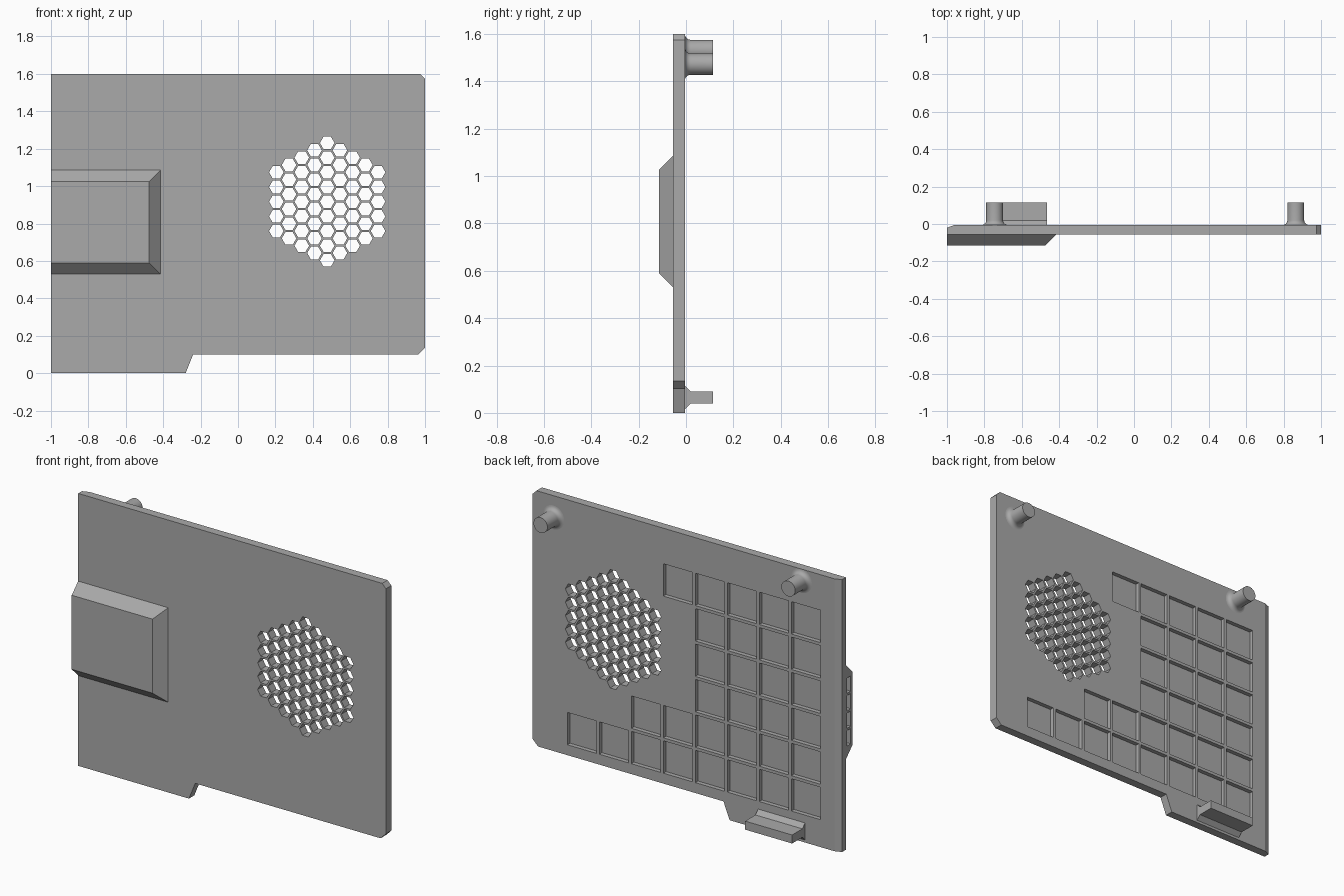
import bpy, bmesh, math
from mathutils import Matrix, Vector

if "Cube" in bpy.data.objects:
    bpy.data.objects.remove(bpy.data.objects["Cube"])

GREY = bpy.data.materials.new("mid_grey")
GREY.use_nodes = True
GREY.diffuse_color = (0.4, 0.4, 0.4, 1)
GREY.node_tree.nodes["Principled BSDF"].inputs["Base Color"].default_value = (0.4, 0.4, 0.4, 1)

FRONT, BACK, TIP = -0.055, -0.005, 0.115


def finish(name, bm):
    bmesh.ops.recalc_face_normals(bm, faces=bm.faces)
    mesh = bpy.data.meshes.new(name)
    bm.to_mesh(mesh)
    bm.free()
    mesh.materials.append(GREY)
    obj = bpy.data.objects.new(name, mesh)
    bpy.context.collection.objects.link(obj)
    return obj


def prism(bm, points, offset):
    """Extrude a closed outline along an offset."""
    face = bm.faces.new([bm.verts.new(p) for p in points])
    ext = bmesh.ops.extrude_face_region(bm, geom=[face])
    verts = [g for g in ext["geom"] if isinstance(g, bmesh.types.BMVert)]
    bmesh.ops.translate(bm, verts=verts, vec=offset)


def box(bm, x0, x1, y0, y1, z0, z1):
    prism(bm, [(x0, y0, z0), (x1, y0, z0), (x1, y0, z1), (x0, y0, z1)], (0, y1 - y0, 0))


def cut(obj, bm):
    """Subtract a temporary cutter and remove it."""
    cutter = finish("cutter", bm)
    cutter.hide_render = True
    mod = obj.modifiers.new("cut", "BOOLEAN")
    mod.operation, mod.solver, mod.object = "DIFFERENCE", "EXACT", cutter
    bpy.context.view_layer.objects.active = obj
    bpy.ops.object.modifier_apply(modifier=mod.name)
    bpy.data.objects.remove(cutter)


# Cover plate with clipped corners and a lowered foot
outline = [(-1, 0), (-0.28, 0), (-0.24, 0.1), (0.965, 0.1), (1, 0.135),
           (1, 1.575), (0.975, 1.6), (-1, 1.6)]
bm = bmesh.new()
prism(bm, [(x, FRONT, z) for x, z in outline], (0, BACK - FRONT, 0))
plate = finish("cover_plate", bm)

# Bevel on the back of one long edge
bm = bmesh.new()
prism(bm, [(-1.04, -0.005, -0.1), (-1.04, 0.03, -0.1), (-0.92, 0.0138, -0.1),
           (-0.96, BACK, -0.1), (-1, -0.02, -0.1)], (0, 0, 1.9))
cut(plate, bm)

# Hexagonal speaker grille, nine columns of holes
PITCH, RADIUS = 0.0785, 0.039
bm = bmesh.new()
for col in range(-4, 5):
    count = 9 - abs(col)
    cx = 0.477 + col * PITCH * math.sqrt(3) / 2
    for row in range(count):
        cz = 0.917 + (row - (count - 1) / 2) * PITCH
        prism(bm, [(cx + RADIUS * math.cos(a * math.pi / 3), -0.1,
                    cz + RADIUS * math.sin(a * math.pi / 3)) for a in range(6)],
              (0, 0.2, 0))
cut(plate, bm)

# Square weight-saving pockets on the back, rows from the top
CELL, RIB = 0.208, 0.009
bm = bmesh.new()
for row, columns in enumerate([5, 4, 4, 4, 6, 8]):
    top = 1.4 - row * CELL
    for col in range(columns):
        x = -0.88 + col * CELL
        box(bm, x + RIB, x + CELL - RIB, BACK - 0.025, 0.05, top - CELL + RIB, top - RIB)
cut(plate, bm)

# Raised front housing with sloped sides, flush with the plate edge
bm = bmesh.new()
rings = []
for y, inset in ((FRONT, 0), (-0.115, 0.06)):
    x1, z0, z1 = -0.415 - inset, 0.53 + inset, 1.085 - inset
    rings.append([bm.verts.new((x, y, z)) for x, z in
                  ((-1, z0), (x1, z0), (x1, z1), (-1, z1))])
for ring in rings:
    bm.faces.new(ring)
for i in range(4):
    j = (i + 1) % 4
    bm.faces.new((rings[0][i], rings[0][j], rings[1][j], rings[1][i]))
housing = finish("front_housing", bm)

# Openings in the end of the housing
bm = bmesh.new()
for i in range(4):
    z = 0.605 + i * 0.103
    box(bm, -1.1, -0.9, -0.1, -0.065, z, z + 0.09)
cut(housing, bm)

# Round locating pegs with a flared root
profile = [(0.0, BACK - 0.01), (0.07, BACK - 0.01)]
for i in range(7):
    a = i / 6 * math.pi / 2
    profile.append((0.07 - 0.025 * math.sin(a), BACK + 0.025 * (1 - math.cos(a))))
profile += [(0.045, TIP), (0.0, TIP)]
for name, x, z in (("left_peg", 0.865, 1.4725), ("right_peg", -0.745, 1.53)):
    bm = bmesh.new()
    verts = [bm.verts.new((r, y, 0)) for r, y in profile]
    edges = [bm.edges.new(pair) for pair in zip(verts, verts[1:])]
    bmesh.ops.spin(bm, geom=verts + edges, cent=(0, 0, 0), axis=(0, 1, 0),
                   angle=math.tau, steps=32)
    bmesh.ops.remove_doubles(bm, verts=bm.verts, dist=0.0001)
    bmesh.ops.transform(bm, matrix=Matrix.Translation(Vector((x, 0, z))), verts=bm.verts)
    peg = finish(name, bm)
    bpy.ops.object.select_all(action="DESELECT")
    peg.select_set(True)
    bpy.context.view_layer.objects.active = peg
    bpy.ops.object.shade_smooth_by_angle(angle=math.radians(35))

# Lower retaining tab with a chamfered root
tab = [(BACK - 0.01, 0.015), (BACK, 0.015), (0.02, 0.04), (TIP, 0.04),
       (TIP, 0.09), (0.02, 0.09), (BACK, 0.115), (BACK - 0.01, 0.115)]
bm = bmesh.new()
prism(bm, [(-0.77, y, z) for y, z in tab], (0.305, 0, 0))
finish("retaining_tab", bm)
